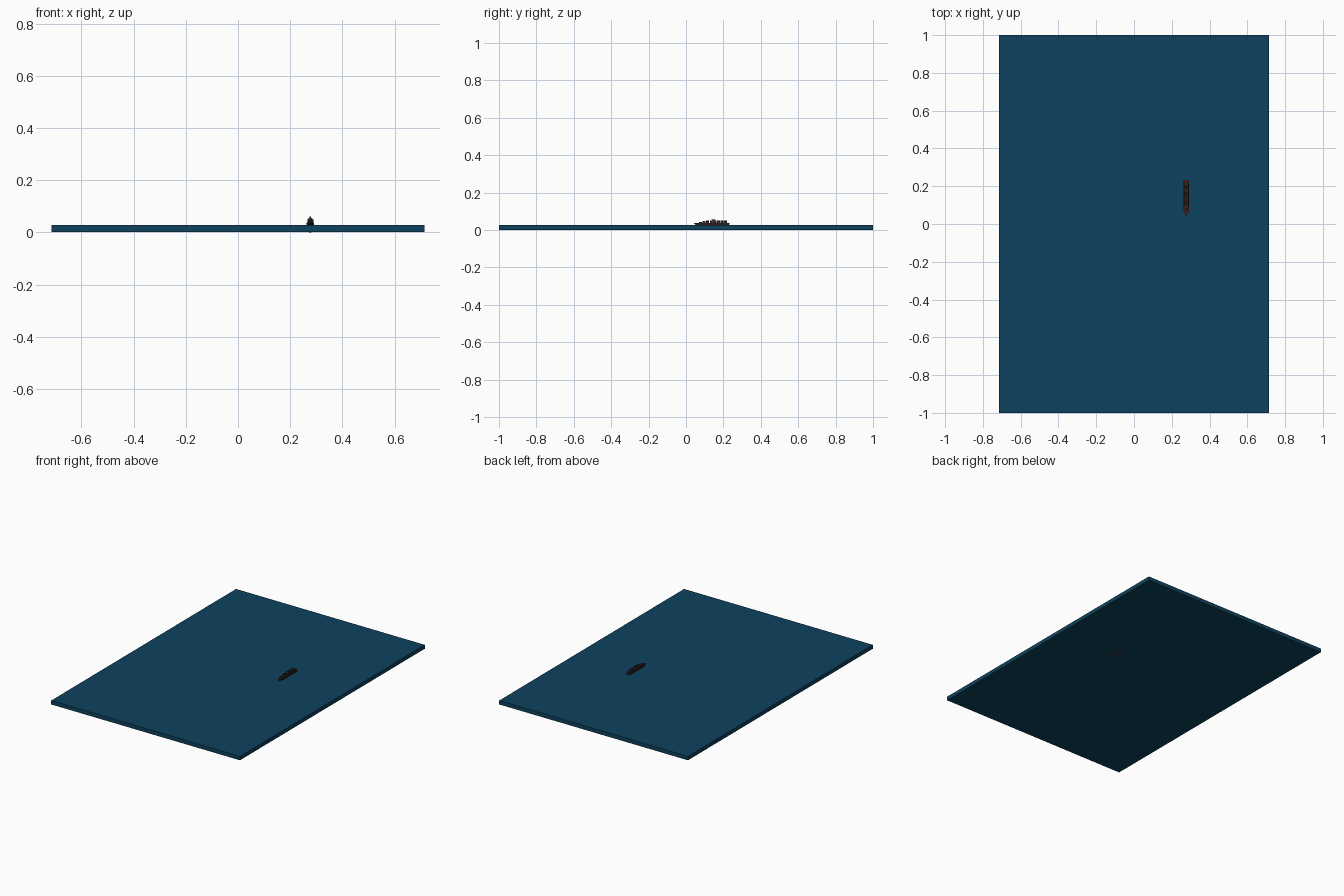
import bpy, bmesh

if "Cube" in bpy.data.objects:
    bpy.data.objects.remove(bpy.data.objects["Cube"])

def mat(name, c):
    m = bpy.data.materials.new(name)
    m.diffuse_color = (*c, 1)
    m.use_nodes = True
    m.node_tree.nodes["Principled BSDF"].inputs["Base Color"].default_value = m.diffuse_color
    return m

SEA = mat("deep_sea_blue", (0.0044, 0.054, 0.112))
RED = mat("rust_red", (0.10, 0.012, 0.010))
DARK = mat("near_black", (0.010, 0.010, 0.012))
TEAL = mat("dark_teal", (0.008, 0.035, 0.05))
GREY = mat("warm_grey", (0.10, 0.085, 0.08))

CX = 0.277  # ship centre line


def box(name, x0, x1, y0, y1, z0, z1, m):
    bpy.ops.mesh.primitive_cube_add(size=1, location=((x0 + x1) / 2, (y0 + y1) / 2, (z0 + z1) / 2))
    o = bpy.context.object
    o.name = name
    o.scale = (x1 - x0, y1 - y0, z1 - z0)
    o.data.materials.append(m)
    return o


def hull(name, levels, m):
    # lofted hull: pointed bow towards -y, flat stern; level = (z, half width, bow y, stern y)
    bm = bmesh.new()
    rings = []
    for z, w, b, s in levels:
        pts = [(0.25 * w, b), (w, b + 0.03), (w, s - 0.01), (0.85 * w, s)]
        pts += [(-x, y) for x, y in reversed(pts)]
        rings.append([bm.verts.new((CX + x, y, z)) for x, y in pts])
    for a, b in zip(rings, rings[1:]):
        for i in range(len(a)):
            j = (i + 1) % len(a)
            bm.faces.new((a[i], a[j], b[j], b[i]))
    bm.faces.new(rings[0])
    bm.faces.new(rings[-1])
    bmesh.ops.recalc_face_normals(bm, faces=bm.faces)
    me = bpy.data.meshes.new(name)
    bm.to_mesh(me)
    bm.free()
    me.materials.append(m)
    o = bpy.data.objects.new(name, me)
    bpy.context.collection.objects.link(o)


# water slab
box("sea_slab", -0.715, 0.715, -1, 1, 0.0005, 0.0275, SEA)

# hull: red keel down to the slab bottom, dark topsides, red deck
hull("keel", [(0, 0.005, 0.06, 0.225), (0.028, 0.013, 0.05, 0.23)], RED)
hull("topsides", [(0.028, 0.0135, 0.05, 0.231), (0.036, 0.0145, 0.044, 0.233)], DARK)
hull("deck", [(0.036, 0.0145, 0.044, 0.233), (0.0375, 0.0145, 0.044, 0.233)], RED)

# stacked cargo blocks stepping up from the bow
tops = [0.042, 0.046, 0.049, 0.049, 0.049, 0.050, 0.050, 0.050]
for i, t in enumerate(tops):
    y = 0.070 + i * 0.019
    box("cargo_block", CX - 0.010, CX + 0.010, y, y + 0.016, 0.037, t, TEAL if i % 2 else DARK)
    for s in (-1, 1):
        x = CX + s * 0.0105
        box("cargo_rail", x - 0.001, x + 0.001, y, y + 0.016, t - 0.002, t + 0.001, RED)

# bridge tower and mast
box("bridge", CX - 0.007, CX + 0.007, 0.138, 0.156, 0.037, 0.054, GREY)
box("bridge_roof", CX - 0.008, CX + 0.008, 0.137, 0.157, 0.054, 0.0555, DARK)
box("mast", CX - 0.002, CX + 0.002, 0.146, 0.150, 0.0555, 0.060, DARK)
